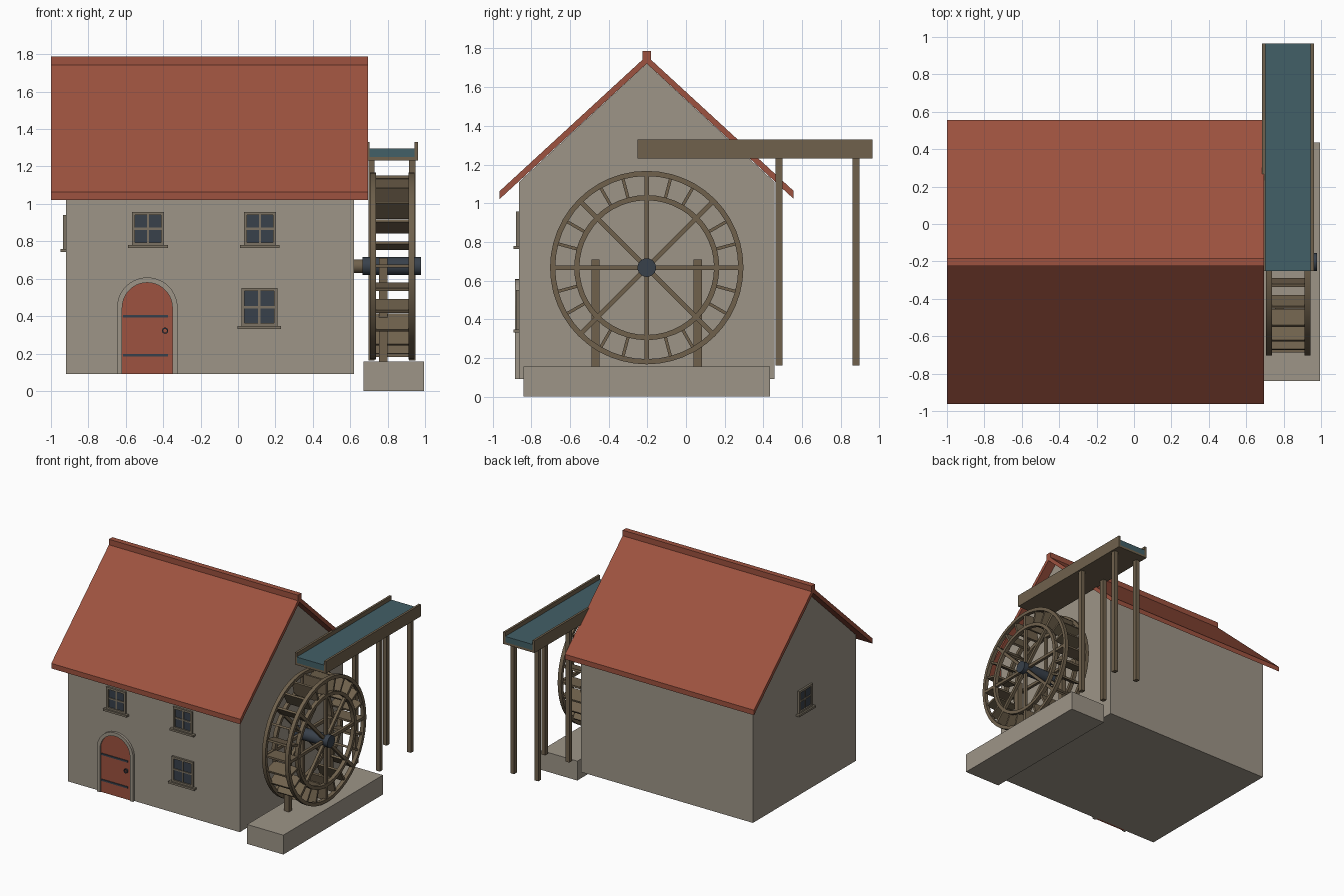
import bpy, bmesh, math
from mathutils import Matrix, Vector

cube = bpy.data.objects.get("Cube")
if cube:
    bpy.data.objects.remove(cube, do_unlink=True)


def material(name, r, g, b):
    m = bpy.data.materials.new(name)
    m.use_nodes = True
    m.diffuse_color = (r, g, b, 1)
    bsdf = m.node_tree.nodes["Principled BSDF"]
    bsdf.inputs["Base Color"].default_value = (r, g, b, 1)
    bsdf.inputs["Roughness"].default_value = 0.8
    return m


STONE = material("stone", 0.34, 0.30, 0.245)
RED = material("red_tile", 0.34, 0.085, 0.05)
TIMBER = material("timber", 0.16, 0.12, 0.073)
FRAME = material("weathered_wood", 0.2, 0.17, 0.125)
WATER = material("water", 0.055, 0.115, 0.135)
DARK = material("dark_iron", 0.04, 0.052, 0.07)


def finish(name, bm, mat, matrix=None, smooth=False):
    if matrix:
        bm.transform(matrix)
    bmesh.ops.recalc_face_normals(bm, faces=bm.faces)
    mesh = bpy.data.meshes.new(name)
    bm.to_mesh(mesh)
    bm.free()
    mesh.materials.append(mat)
    obj = bpy.data.objects.new(name, mesh)
    bpy.context.collection.objects.link(obj)
    if smooth:
        bpy.ops.object.select_all(action="DESELECT")
        obj.select_set(True)
        bpy.context.view_layer.objects.active = obj
        bpy.ops.object.shade_smooth_by_angle(angle=math.radians(30))
    return obj


def add_box(bm, x, y, z, matrix=Matrix()):
    """Box from (low, high) ranges on each axis."""
    size = Matrix.Diagonal((x[1] - x[0], y[1] - y[0], z[1] - z[0], 1))
    centre = Matrix.Translation((sum(x) / 2, sum(y) / 2, sum(z) / 2))
    bmesh.ops.create_cube(bm, size=1, matrix=matrix @ centre @ size)


def boxes(name, mat, ranges, matrix=None):
    bm = bmesh.new()
    for x, y, z in ranges:
        add_box(bm, x, y, z)
    return finish(name, bm, mat, matrix)


def prism(name, mat, points, depth):
    """Extrude a closed outline by a vector."""
    bm = bmesh.new()
    face = bm.faces.new([bm.verts.new(p) for p in points])
    moved = bmesh.ops.extrude_face_region(bm, geom=[face], use_keep_orig=True)
    verts = [v for v in moved["geom"] if isinstance(v, bmesh.types.BMVert)]
    bmesh.ops.translate(bm, verts=verts, vec=Vector(depth))
    return finish(name, bm, mat)


def cylinder(name, mat, r, x0, x1, y, z, sides=24):
    bm = bmesh.new()
    bmesh.ops.create_cone(bm, cap_ends=True, segments=sides, radius1=r, radius2=r, depth=x1 - x0)
    place = Matrix.Translation(((x0 + x1) / 2, y, z)) @ Matrix.Rotation(math.pi / 2, 4, "Y")
    return finish(name, bm, mat, place, smooth=True)


def mirrored(c, half_pairs):
    """Ranges at c + (a, b) and at the mirror image c - (b, a)."""
    a, b = half_pairs
    return [(c + a, c + b), (c - b, c - a)]


MID = -0.203          # ridge line
FRONT = MID - 0.66    # front wall
LEFT_END = -0.92      # plain gable wall

# House body with gables
prism("house_walls", STONE,
      [(LEFT_END, MID + y, z) for y, z in
       ((-0.66, 0.09), (0.66, 0.09), (0.66, 1.11), (0, 1.722), (-0.66, 1.11))],
      (1.54, 0, 0))

# Roof slopes and ridge cap
prism("roof", RED,
      [(-1, MID + y, z) for y, z in
       ((-0.76, 1.022), (-0.76, 1.063), (0, 1.762), (0.76, 1.063), (0.76, 1.022), (0, 1.722))],
      (1.695, 0, 0))
boxes("ridge_cap", RED, [((-1, 0.695), (MID - 0.022, MID + 0.022), (1.74, 1.787))])


# Arched door
def arch(cx, r, spring, y, base=0.09, steps=20):
    curve = [(cx + r * math.cos(math.pi * i / steps), y, spring + r * math.sin(math.pi * i / steps))
             for i in range(steps + 1)]
    return [(cx + r, y, base)] + curve + [(cx - r, y, base)]


DOOR_X, SPRING = -0.485, 0.445
outer = arch(DOOR_X, 0.162, SPRING, FRONT - 0.02)
inner = arch(DOOR_X, 0.134, SPRING, FRONT - 0.02)
prism("door_surround", STONE, outer + inner[::-1], (0, 0.03, 0))
prism("door", RED, arch(DOOR_X, 0.134, SPRING, FRONT - 0.01), (0, 0.02, 0))
boxes("door_straps", DARK,
      [((-0.615, -0.375), (FRONT - 0.016, FRONT - 0.005), (z - 0.007, z + 0.007))
       for z in (0.4, 0.19)])


# Rings made by spinning a rectangle around the x axis
def ring(name, mat, r0, r1, x0, x1, place, steps=48):
    bm = bmesh.new()
    vs = [bm.verts.new((x, 0, r)) for x, r in ((x0, r0), (x1, r0), (x1, r1), (x0, r1))]
    edges = [bm.edges.new((vs[i], vs[i - 1])) for i in range(4)]
    bmesh.ops.spin(bm, geom=vs + edges, cent=(0, 0, 0), axis=(1, 0, 0),
                   angle=2 * math.pi, steps=steps)
    bmesh.ops.remove_doubles(bm, verts=bm.verts, dist=0.0001)
    return finish(name, bm, mat, place, smooth=True)


ring("door_ring", DARK, 0.01, 0.017, -0.006, 0.006,
     Matrix.Translation((-0.39, FRONT - 0.016, 0.322)) @ Matrix.Rotation(math.pi / 2, 4, "Z"), 16)


# Windows, built facing -y around the origin and then placed
def window(name, place, w, h):
    t = 0.017
    d = (-0.016, 0.01)
    frame = [(x, d, (-h, h)) for x in mirrored(0, (w - t, w))]
    frame += [((-w, w), d, z) for z in mirrored(0, (h - t, h))]
    bars = (-0.011, 0.01)
    frame += [((-0.006, 0.006), bars, (-h, h)), ((-w, w), bars, (-0.006, 0.006))]
    frame.append(((-w - 0.02, w + 0.02), (-0.029, 0.01), (-h - 0.014, -h + 0.002)))
    boxes(name + "_frame", FRAME, frame, place)
    boxes(name + "_glass", DARK, [((-w + t, w - t), (-0.005, 0.003), (-h + t, h - t))], place)


window("upper_right_window", Matrix.Translation((-0.481, FRONT, 0.867)), 0.086, 0.09)
window("upper_left_window", Matrix.Translation((0.117, FRONT, 0.867)), 0.086, 0.09)
window("lower_window", Matrix.Translation((0.114, FRONT, 0.448)), 0.096, 0.103)
window("gable_window",
       Matrix.Translation((LEFT_END, MID, 0.848)) @ Matrix.Rotation(-math.pi / 2, 4, "Z"),
       0.086, 0.092)

# Stone footing under the wheel
boxes("wheel_footing", STONE, [((0.67, 0.995), (-0.84, 0.435), (0, 0.157))])

# Water wheel: rims, spokes and paddles
HUB = Matrix.Translation((0, MID, 0.667))
RIMS = {"inner": (0.706, 0.737), "outer": (0.912, 0.943)}
for side, (x0, x1) in RIMS.items():
    ring(side + "_large_rim", TIMBER, 0.473, 0.5, x0, x1, HUB)
    ring(side + "_small_rim", TIMBER, 0.348, 0.375, x0, x1, HUB)
    bm = bmesh.new()
    for i in range(4):
        add_box(bm, (x0 + 0.004, x1 - 0.004), (-0.012, 0.012), (-0.48, 0.48),
                Matrix.Rotation(i * math.pi / 4, 4, "X"))
    finish(side + "_spokes", bm, TIMBER, HUB)
bm = bmesh.new()
for i in range(24):
    add_box(bm, (0.718, 0.931), (-0.008, 0.008), (0.365, 0.485),
            Matrix.Rotation(i * math.pi / 12, 4, "X"))
finish("paddles", bm, TIMBER, HUB)

# Axle and its supports
cylinder("axle_hub", DARK, 0.048, 0.665, 0.978, MID, 0.667)
cylinder("axle_shaft", TIMBER, 0.037, 0.6, 0.68, MID, 0.667)
boxes("axle_posts", TIMBER,
      [((0.755, 0.798), y, (0.15, 0.71)) for y in mirrored(MID, (0.243, 0.285))])

# Raised water trough on four legs
LENGTH = (-0.25, 0.965)
boxes("trough", TIMBER,
      [((0.684, 0.963), LENGTH, (1.232, 1.25))]
      + [(x, LENGTH, (1.232, 1.33)) for x in mirrored(0.8235, (0.1215, 0.1395))])
boxes("trough_water", WATER, [((0.702, 0.945), LENGTH, (1.25, 1.297))])
boxes("trough_legs", TIMBER,
      [(x, (y - 0.018, y + 0.018), (0.162, 1.24))
       for x in ((0.697, 0.731), (0.914, 0.948)) for y in (0.481, 0.878)])
